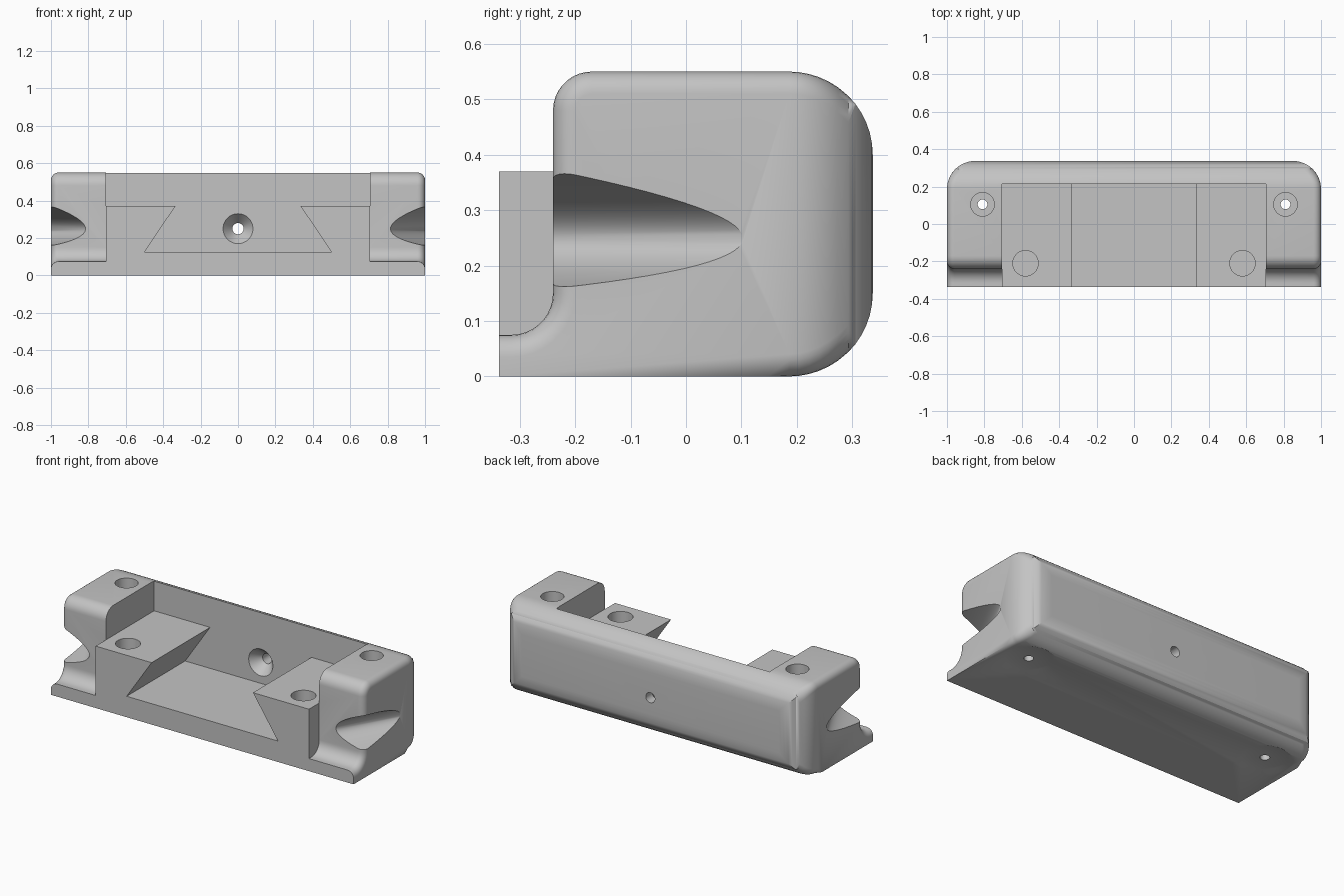
import bpy, bmesh, math
from mathutils import Vector, Matrix

cube = bpy.data.objects.get("Cube")
if cube:
    bpy.data.objects.remove(cube, do_unlink=True)

grey = bpy.data.materials.new("plain_grey")
grey.use_nodes = True
grey.diffuse_color = (0.55, 0.55, 0.55, 1)
grey.node_tree.nodes["Principled BSDF"].inputs["Base Color"].default_value = (0.55, 0.55, 0.55, 1)

DEPTH, HEIGHT = 0.337, 0.55      # half depth, full height
FACE = -0.24                     # front of the end blocks
POCKET_X, POCKET_Y = 0.705, 0.215
LEDGE = 0.075


def finish(name, bm):
    bmesh.ops.recalc_face_normals(bm, faces=bm.faces)
    mesh = bpy.data.meshes.new(name)
    bm.to_mesh(mesh)
    bm.free()
    mesh.materials.append(grey)
    obj = bpy.data.objects.new(name, mesh)
    bpy.context.scene.collection.objects.link(obj)
    return obj


def prism(points, sweep):
    """Extrude a closed loop of 3D points along a vector."""
    bm = bmesh.new()
    face = bm.faces.new([bm.verts.new(p) for p in points])
    new = bmesh.ops.extrude_face_region(bm, geom=[face])["geom"]
    bmesh.ops.translate(bm, vec=sweep, verts=[v for v in new if isinstance(v, bmesh.types.BMVert)])
    bmesh.ops.recalc_face_normals(bm, faces=bm.faces)
    return bm


def bore(name, profile, origin, turn=None, sides=48):
    """Lathe cutter from (radius, height) pairs."""
    bm = bmesh.new()
    rings = []
    for r, h in profile:
        angles = [math.tau * i / sides for i in range(sides)]
        rings.append([bm.verts.new((r * math.cos(a), r * math.sin(a), h)) for a in angles])
    for a, b in zip(rings, rings[1:]):
        for i in range(sides):
            j = (i + 1) % sides
            bm.faces.new((a[i], a[j], b[j], b[i]))
    bm.faces.new(rings[0])
    bm.faces.new(rings[-1])
    if turn:
        bm.transform(turn)
    bmesh.ops.translate(bm, vec=origin, verts=bm.verts)
    return finish(name, bm)


def combine(target, tool, operation):
    mod = target.modifiers.new(tool.name, 'BOOLEAN')
    mod.operation, mod.solver, mod.object = operation, 'EXACT', tool
    bpy.context.view_layer.objects.active = target
    bpy.ops.object.modifier_apply(modifier=mod.name)
    bpy.data.objects.remove(tool, do_unlink=True)


def arc(cy, cz, r, start, end, n=9):
    angles = [math.radians(start + (end - start) * i / n) for i in range(n + 1)]
    return [(cy + r * math.cos(a), cz + r * math.sin(a)) for a in angles]


# Body: side profile swept across the width
outline = [(-DEPTH, 0), (DEPTH, 0), (DEPTH, HEIGHT)]
outline += arc(FACE + 0.07, HEIGHT - 0.07, 0.07, 90, 180)
outline += arc(FACE - 0.075, LEDGE + 0.075, 0.075, 0, -90)
outline += [(-DEPTH, LEDGE)]
bm = prism([(-1, y, z) for y, z in outline], Vector((2, 0, 0)))

# Large rounded rear corners
rear = [e for e in bm.edges if all(v.co.y > DEPTH - 0.001 and abs(v.co.x) > 0.999 for v in e.verts)]
bmesh.ops.bevel(bm, geom=rear, offset=0.15, segments=12, profile=0.5, affect='EDGES')

# Softened rim along the ends and the rear top
rim = [e for e in bm.edges if e.calc_face_angle(0) > 1.0
       and not all(v.co.z < 0.001 for v in e.verts)
       and not all(v.co.y < 0.001 - DEPTH for v in e.verts)]
bmesh.ops.bevel(bm, geom=rim, offset=0.04, segments=6, profile=0.5, affect='EDGES')
body = finish("dovetail_mount_body", bm)

# Middle block reaching forward to the front edge
w = POCKET_X
bm = prism([(-w, -DEPTH, 0), (w, -DEPTH, 0), (w, -DEPTH, 0.37), (-w, -DEPTH, 0.37)], Vector((0, 0.3, 0)))
combine(body, finish("middle_block", bm), 'UNION')

# Pocket with the dovetail slot below it
half = [(0.5, 0.125), (0.335, 0.37), (w, 0.37), (w, 0.7)]
slot = half + [(-x, z) for x, z in reversed(half)]
bm = prism([(x, -0.5, z) for x, z in slot], Vector((0, 0.5 + POCKET_Y, 0)))
combine(body, finish("pocket_cutter", bm), 'DIFFERENCE')

# Slanted end notches with a parabolic section
along = Vector((0.185, 0.343, 0)).normalized()
outward = Vector((along.y, -along.x, 0))
for side in (1, -1):
    section = []
    for i in range(-20, 21):
        h = 0.15 * i / 20
        d = h * h / 0.07
        p = Vector((0.815, FACE, 0.249 + h + 0.1 * d)) + outward * d - along * 0.5
        section.append(p)
    bm = prism(section, along * 1.2)
    bm.transform(Matrix.Diagonal((side, 1, 1, 1)))
    combine(body, finish("notch_cutter", bm), 'DIFFERENCE')

# Stepped vertical screw holes and blind holes in the dovetail rails
for side in (1, -1):
    steps = [(0.153, -0.05), (0.153, 0), (0.123, 0.01), (0.026, 0.01),
             (0.026, 0.3), (0.063, 0.3), (0.063, 0.7)]
    combine(body, bore("screw_cutter", steps, (0.81 * side, 0.105, 0)), 'DIFFERENCE')
    blind = [(0.068, 0.17), (0.068, 0.5)]
    combine(body, bore("blind_cutter", blind, (0.58 * side, -0.21, 0)), 'DIFFERENCE')

# Countersunk hole through the rear wall
sink = [(0.08, -0.1), (0.08, 0), (0.03, 0.06), (0.03, 0.3)]
combine(body, bore("countersink_cutter", sink, (0, POCKET_Y, 0.25),
                   Matrix.Rotation(-math.pi / 2, 4, 'X')), 'DIFFERENCE')

bpy.ops.object.select_all(action='DESELECT')
body.select_set(True)
bpy.context.view_layer.objects.active = body
bpy.ops.object.shade_smooth_by_angle(angle=math.radians(30))
